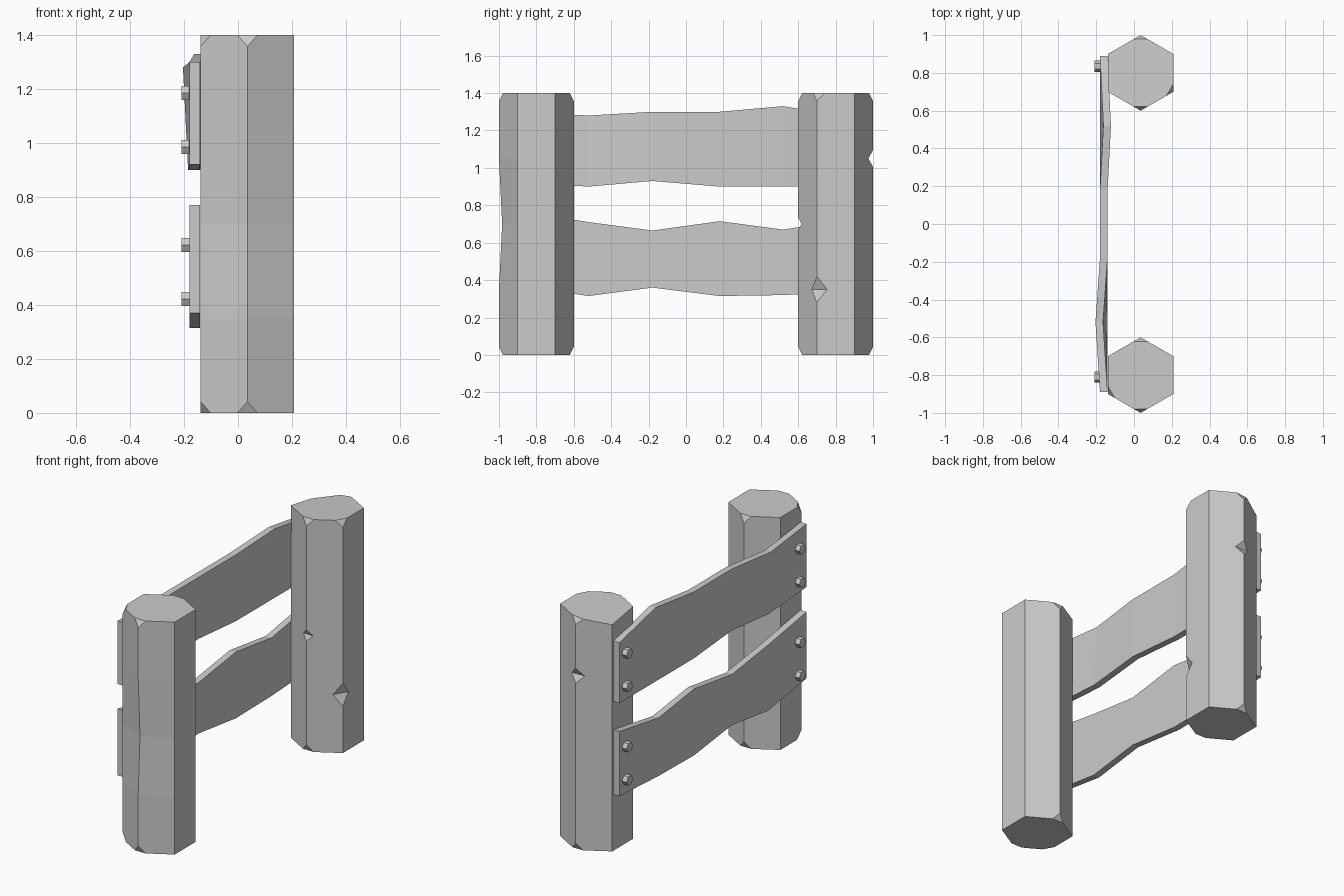
import bpy, bmesh, math
from mathutils import Matrix, Vector

if "Cube" in bpy.data.objects:
    bpy.data.objects.remove(bpy.data.objects["Cube"])

POST_X, POST_R, POST_H = 0.035, 0.2, 1.4


def finish(name, bm):
    bmesh.ops.recalc_face_normals(bm, faces=bm.faces)
    me = bpy.data.meshes.new(name)
    bm.to_mesh(me)
    bm.free()
    ob = bpy.data.objects.new(name, me)
    bpy.context.collection.objects.link(ob)
    return ob


def corner(k, y):
    a = math.radians(30 + 60 * k)
    return Vector((POST_X + POST_R * math.cos(a), y + POST_R * math.sin(a), 0))


# Hexagonal post with chipped corners; shifts moves single ring vertices
def post(name, y, chip_top, chip_bottom, shifts):
    bm = bmesh.new()
    rings = []
    for i in range(5):
        z = POST_H * i / 4
        rings.append([bm.verts.new(corner(k, y) + Vector((0, 0, z))) for k in range(6)])
    for a, b in zip(rings, rings[1:]):
        for k in range(6):
            n = (k + 1) % 6
            bm.faces.new((a[k], a[n], b[n], b[k]))
    bm.faces.new(rings[0][::-1])
    bm.faces.new(rings[-1])
    for ring, k, move in shifts:
        rings[ring][k].co += Vector(move)
    chips = [rings[-1][k] for k in chip_top] + [rings[0][k] for k in chip_bottom]
    bmesh.ops.bevel(bm, geom=chips, offset=0.042, segments=1, affect='VERTICES')
    return finish(name, bm)


# V-shaped nick across one vertical post edge
def nick(target, y, k, z, depth, half_h):
    ang = math.radians(30 + 60 * k)
    bm = bmesh.new()
    outline = [(depth, 0), (0, half_h), (-depth, 0), (0, -half_h)]
    f = bm.faces.new([bm.verts.new((px, -0.1, pz)) for px, pz in outline])
    ext = bmesh.ops.extrude_face_region(bm, geom=[f])
    moved = [v for v in ext["geom"] if isinstance(v, bmesh.types.BMVert)]
    bmesh.ops.translate(bm, vec=(0, 0.2, 0), verts=moved)
    place = Matrix.Translation(corner(k, y) + Vector((0, 0, z))) @ Matrix.Rotation(ang, 4, 'Z')
    bmesh.ops.transform(bm, matrix=place, verts=bm.verts)
    cutter = finish("nick_cutter", bm)
    cutter.hide_render = True
    cutter.display_type = 'WIRE'
    mod = target.modifiers.new("nick", 'BOOLEAN')
    mod.operation = 'DIFFERENCE'
    mod.solver = 'EXACT'
    mod.object = cutter
    bpy.context.view_layer.objects.active = target
    bpy.ops.object.modifier_apply(modifier=mod.name)
    bpy.data.objects.remove(cutter)


# Rough plank: stations (y, bottom z, top z, sideways warp of bottom, of top)
def plank(name, stations):
    bm = bmesh.new()
    loops = []
    for y, lo, hi, wl, wh in stations:
        pts = [(-0.18 + wl, lo), (-0.14 + wl, lo), (-0.14 + wh, hi), (-0.18 + wh, hi)]
        loops.append([bm.verts.new((x, y, z)) for x, z in pts])
    for a, b in zip(loops, loops[1:]):
        for k in range(4):
            n = (k + 1) % 4
            bm.faces.new((a[k], a[n], b[n], b[k]))
    bm.faces.new(loops[0])
    bm.faces.new(loops[-1][::-1])
    return finish(name, bm)


# Hexagonal bolt head, flats at top and bottom
def bolt(y, z):
    bm = bmesh.new()
    bmesh.ops.create_cone(bm, cap_ends=True, segments=6, radius1=0.03, radius2=0.03, depth=0.035)
    ys = max(bm.verts, key=lambda v: v.co.y).co
    spin = math.radians(90) - math.atan2(ys.y, ys.x)
    place = (Matrix.Translation((-0.1925, y, z)) @ Matrix.Rotation(math.radians(-90), 4, 'Y')
             @ Matrix.Rotation(spin, 4, 'Z'))
    bmesh.ops.transform(bm, matrix=place, verts=bm.verts)
    finish("bolt", bm)


# Posts
post("front_post", -0.8, (1, 3, 4), (1, 3, 4), [(2, 4, (0, 0.017, 0))])
back = post("back_post", 0.8, (1, 4, 5), (1, 4), [(4, 2, (0, 0, -0.035))])
nick(back, 0.8, 5, 0.35, 0.027, 0.07)
nick(back, 0.8, 4, 0.70, 0.018, 0.035)
nick(back, 0.8, 1, 1.05, 0.025, 0.045)

# Planks
plank("upper_plank", [
    (-0.89, 0.92, 1.30, 0, 0), (-0.52, 0.90, 1.28, -0.005, -0.024),
    (-0.18, 0.93, 1.30, 0, 0), (0.18, 0.90, 1.30, 0, 0),
    (0.52, 0.90, 1.33, 0, 0.018), (0.89, 0.90, 1.265, 0, 0)])
plank("lower_plank", [
    (-0.89, 0.37, 0.77, 0, 0), (-0.52, 0.315, 0.71, 0, 0),
    (-0.18, 0.36, 0.665, 0, 0), (0.18, 0.315, 0.715, 0, 0),
    (0.52, 0.32, 0.67, 0, 0), (0.89, 0.34, 0.73, 0, 0)])

# Bolts
for by in (-0.81, 0.835):
    for bz in (1.185, 0.985, 0.622, 0.422):
        bolt(by, bz)
